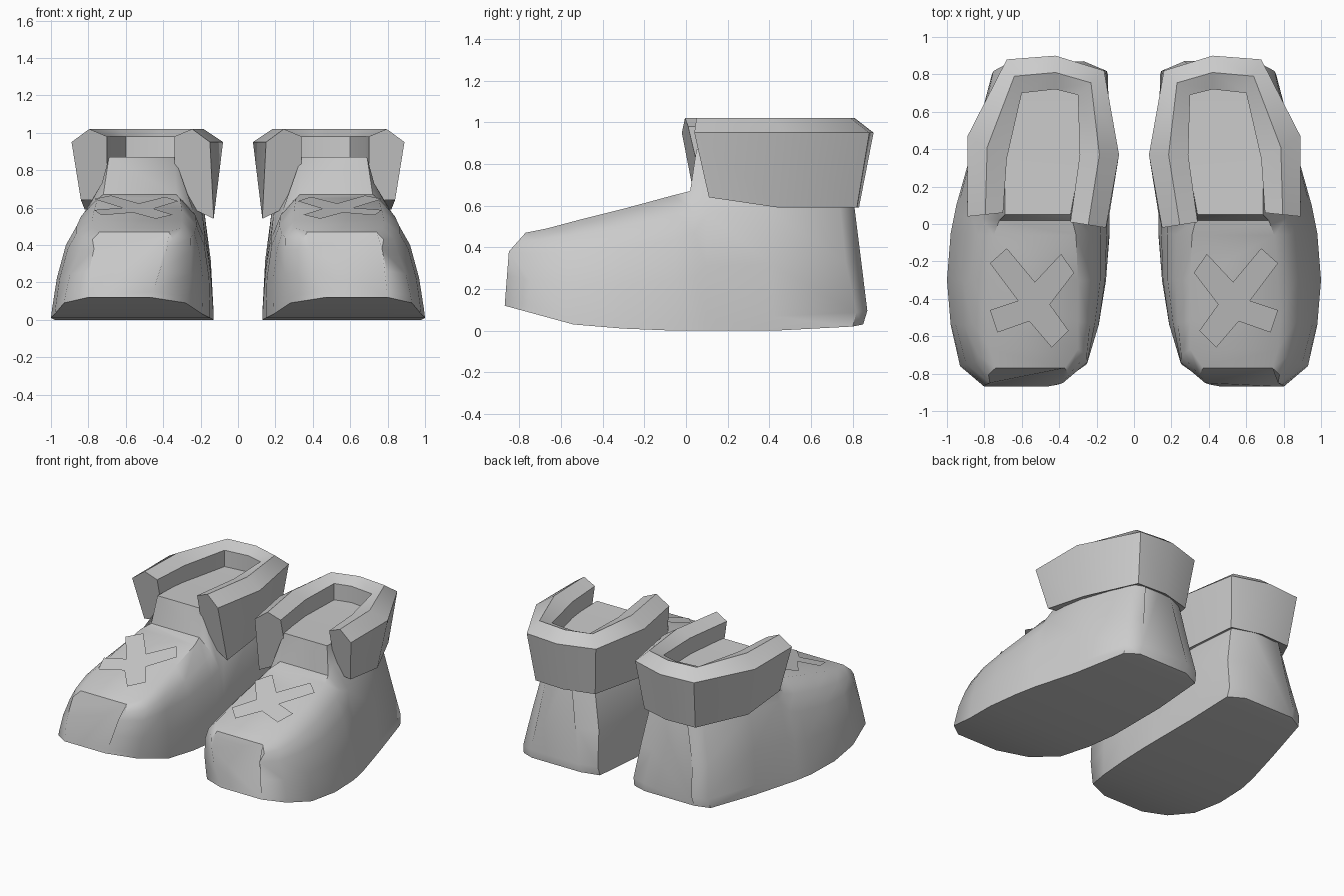
import bpy, bmesh
from mathutils import Vector

if "Cube" in bpy.data.objects:
    bpy.data.objects.remove(bpy.data.objects["Cube"])


def finish(name, bm, angle=0.8):
    # Turn a bmesh into an object mirrored into a left/right pair
    bmesh.ops.recalc_face_normals(bm, faces=bm.faces)
    me = bpy.data.meshes.new(name)
    bm.to_mesh(me)
    bm.free()
    ob = bpy.data.objects.new(name, me)
    bpy.context.collection.objects.link(ob)
    mod = ob.modifiers.new("pair", 'MIRROR')
    mod.use_mirror_merge = False
    bpy.ops.object.select_all(action='DESELECT')
    ob.select_set(True)
    bpy.context.view_layer.objects.active = ob
    bpy.ops.object.shade_smooth_by_angle(angle=angle)
    return ob


def loft(rings):
    # Skin closed rings of equal length and cap both ends
    bm = bmesh.new()
    vs = [[bm.verts.new(p) for p in r] for r in rings]
    n = len(vs[0])
    for a, b in zip(vs, vs[1:]):
        for i in range(n):
            j = (i + 1) % n
            bm.faces.new((a[i], a[j], b[j], b[i]))
    bm.faces.new(vs[0])
    bm.faces.new(vs[-1])
    return bm


# Boot body stations, toe to heel; each level (sole, side, top) is (y, z, inner x, outer x)
stations = [
    ((-.87, .12, .47, .80), (-.85, .38, .38, .77), (-.77, .47, .37, .74)),
    ((-.76, .09, .28, .93), (-.74, .37, .25, .85), (-.67, .49, .30, .77)),
    ((-.54, .03, .19, .98), (-.54, .38, .21, .91), (-.52, .53, .30, .78)),
    ((-.30, .01, .15, 1.0), (-.30, .40, .18, .92), (-.30, .585, .30, .77)),
    ((-.05, .00, .13, .98), (-.05, .44, .18, .89), (-.06, .65, .31, .75)),
    ((.05, .00, .13, .96), (.04, .47, .18, .87), (.02, .67, .33, .72)),
    ((.10, .00, .13, .95), (.10, .56, .19, .83), (.05, .87, .34, .69)),
    ((.42, .00, .13, .86), (.40, .58, .18, .80), (.38, .86, .28, .69)),
    ((.80, .02, .14, .76), (.74, .58, .22, .66), (.70, .86, .29, .63)),
    ((.85, .03, .26, .66), (.81, .58, .36, .58), (.74, .86, .38, .56)),
]
rings = []
for k, (sole, side, top) in enumerate(stations):
    bulge = .025 if k < 6 else -.025

    def level(a, b, t, out):
        y, z, i, o = (p + (q - p) * t for p, q in zip(a, b))
        return (y, z, i - out, o + out)

    rim = level(sole, side, .12, .004)
    if k > 7:
        rim = (rim[0] + .025,) + rim[1:]
    levels = [sole, rim, level(sole, side, .55, .012), side,
              level(side, top, .55, bulge), top]
    inner = [Vector((i, y, z)) for y, z, i, o in levels]
    outer = [Vector((o, y, z)) for y, z, i, o in levels]
    rings.append(inner + outer[::-1])
finish("boot_body", loft(rings))

# Folded ankle cuff: U-shaped path given by outer rim, inner rim and bottom edge
outer_rim = [(.15, -.02), (.08, .37), (.16, .82), (.42, .90), (.68, .88), (.89, .47), (.89, .04)]
inner_rim = [(.34, .01), (.29, .37), (.30, .69), (.42, .72), (.60, .70), (.68, .35), (.70, .06)]
outer_low = [(.13, .06, .54), (.14, .38, .57), (.20, .77, .59), (.42, .83, .59),
             (.65, .82, .59), (.82, .45, .59), (.84, .11, .64)]
rings = []
for k, (o, i, b) in enumerate(zip(outer_rim, inner_rim, outer_low)):
    o, i, b = Vector((*o, .95)), Vector((*i, .98)), Vector(b)
    ridge = o.lerp(i, .5)
    end = .08 if k in (0, 6) else 0
    rings.append([b, o, Vector((ridge.x, ridge.y, 1.02)), i,
                  Vector((i.x, i.y + end, .64))])
finish("ankle_cuff", loft(rings), 0.9)

# Crossed lace patch floating just above the instep
cross = [(.39, -.16), (.53, -.31), (.68, -.13), (.77, -.21), (.62, -.41), (.77, -.46),
         (.73, -.58), (.56, -.52), (.44, -.66), (.35, -.57), (.45, -.43), (.32, -.26)]
bm = bmesh.new()
bm.faces.new([bm.verts.new((x, y, .54 + (y + .66) * .235)) for x, y in cross])
finish("lace_cross", bm)
